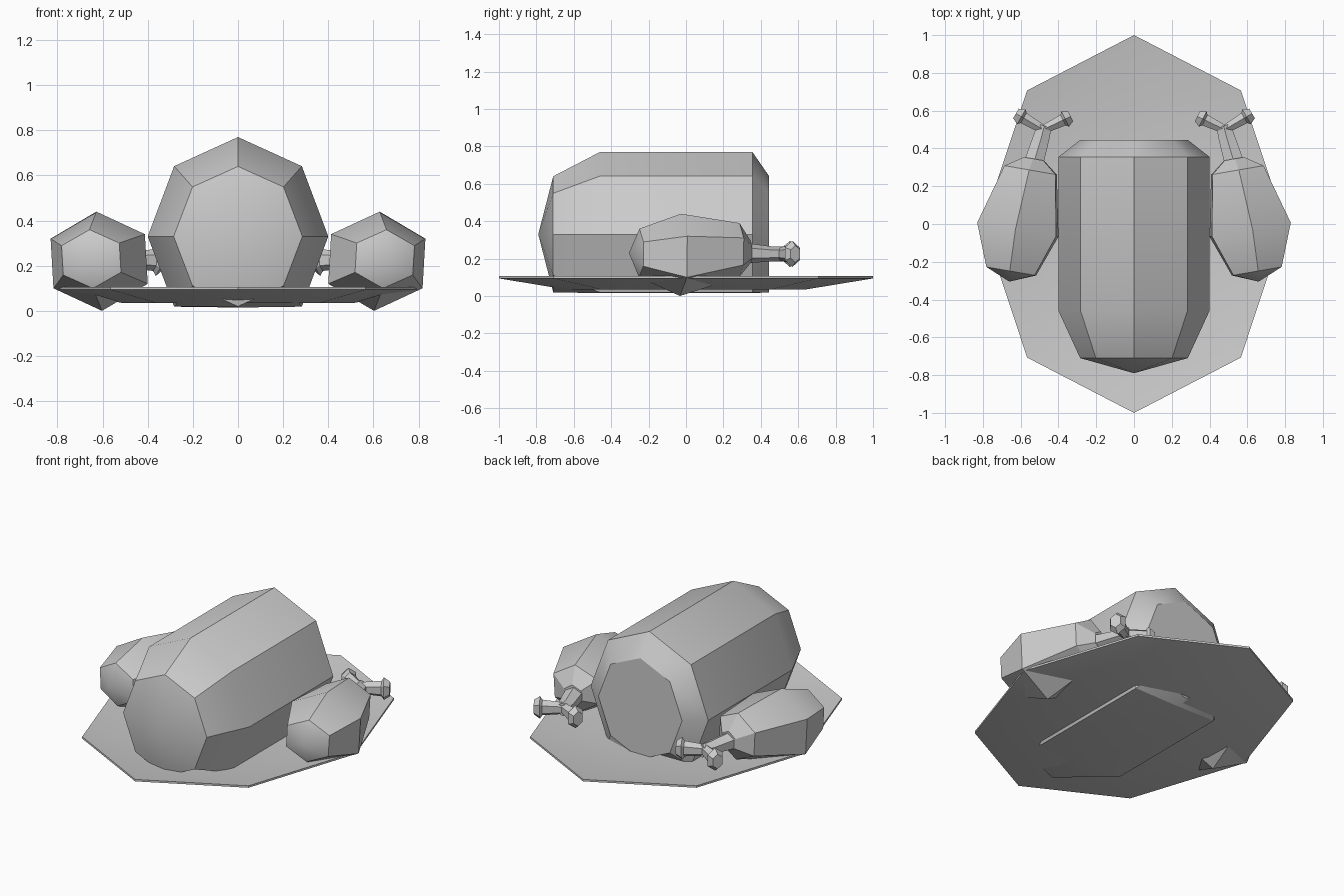
import bpy, bmesh, math
from mathutils import Vector

if "Cube" in bpy.data.objects:
    bpy.data.objects.remove(bpy.data.objects["Cube"])


def finish(name, bm):
    bmesh.ops.recalc_face_normals(bm, faces=bm.faces)
    mesh = bpy.data.meshes.new(name)
    bm.to_mesh(mesh)
    bm.free()
    ob = bpy.data.objects.new(name, mesh)
    bpy.context.collection.objects.link(ob)
    bpy.ops.object.select_all(action='DESELECT')
    bpy.context.view_layer.objects.active = ob
    ob.select_set(True)
    bpy.ops.object.shade_smooth_by_angle(angle=math.radians(30))
    return ob


def loft(bm, axis, sections, sides, roll=0.0, floor=-9):
    """Rings (centre, rx, rz) along a horizontal axis; zero radius makes a point."""
    side = Vector((axis[1], -axis[0], 0)).normalized()
    rings = []
    for c, rx, rz in sections:
        c = Vector(c)
        if rx == 0:
            rings.append([bm.verts.new(c)])
            continue
        ring = []
        for i in range(sides):
            a = roll + math.tau * i / sides
            p = c + side * math.sin(a) * rx + Vector((0, 0, math.cos(a) * rz))
            p.z = max(p.z, floor)
            ring.append(bm.verts.new(p))
        rings.append(ring)
    for a, b in zip(rings, rings[1:]):
        for i in range(sides):
            j = (i + 1) % sides
            quad = [a[i % len(a)], a[j % len(a)], b[j % len(b)], b[i % len(b)]]
            bm.faces.new(list(dict.fromkeys(quad)))
    for ring in (rings[0], rings[-1]):
        if len(ring) > 1:
            bm.faces.new(ring)


# Platter: dished, elongated octagon with a thin rim
bm = bmesh.new()
rings = []
for s, z in ((0.64, 0.035), (1.0, 0.094), (1.0, 0.106), (0.64, 0.05)):
    rings.append([bm.verts.new((0.8 * s * math.cos(math.tau * i / 8),
                                s * math.sin(math.tau * i / 8), z)) for i in range(8)])
for a, b in zip(rings, rings[1:]):
    for i in range(8):
        j = (i + 1) % 8
        bm.faces.new((a[i], a[j], b[j], b[i]))
bm.faces.new(rings[0])
bm.faces.new(rings[-1])
finish("platter", bm)

# Roast body: octagonal barrel, flattened underneath
bm = bmesh.new()
zc = 0.33
loft(bm, (0, 1), [((0, -0.79, zc), 0, 0),
                  ((0, -0.71, zc), 0.285, 0.31),
                  ((0, -0.46, zc), 0.40, 0.44),
                  ((0, 0.355, zc), 0.40, 0.44),
                  ((0, 0.445, zc), 0.285, 0.31)], 8, floor=0.015)
finish("roast_body", bm)

for s, label in ((1, "right"), (-1, "left")):
    # Drumstick meat: plump hexagonal form, toed inward
    bm = bmesh.new()
    roll = math.radians(3) * s
    loft(bm, (-0.17 * s, 0.985), [((0.66 * s, -0.305, 0.23), 0, 0),
                                  ((0.65 * s, -0.25, 0.23), 0.15, 0.13),
                                  ((0.615 * s, -0.03, 0.22), 0.245, 0.22),
                                  ((0.547 * s, 0.285, 0.245), 0.158, 0.145),
                                  ((0.53 * s, 0.345, 0.235), 0.06, 0.06)], 6, roll)
    finish("drumstick_meat_" + label, bm)

    # Bone shaft and its two end knobs
    bm = bmesh.new()
    loft(bm, (-0.28 * s, 0.96), [((0.535 * s, 0.31, 0.23), 0.06, 0.055),
                                 ((0.49 * s, 0.46, 0.225), 0.05, 0.04),
                                 ((0.475 * s, 0.52, 0.225), 0.045, 0.04)], 6)
    for x, y in ((0.335, 0.57), (0.625, 0.585)):
        d = Vector((x - 0.48, y - 0.5, 0))
        base = Vector((0.48, 0.5, 0.225))
        pts = []
        for t, r in ((0, 0.035), (0.72, 0.048), (0.8, 0.07), (1.0, 0.045)):
            p = base + d * t
            pts.append(((p.x * s, p.y, p.z), r * 0.75, r))
        loft(bm, (d.x * s, d.y), pts, 6)
    finish("leg_bone_" + label, bm)
